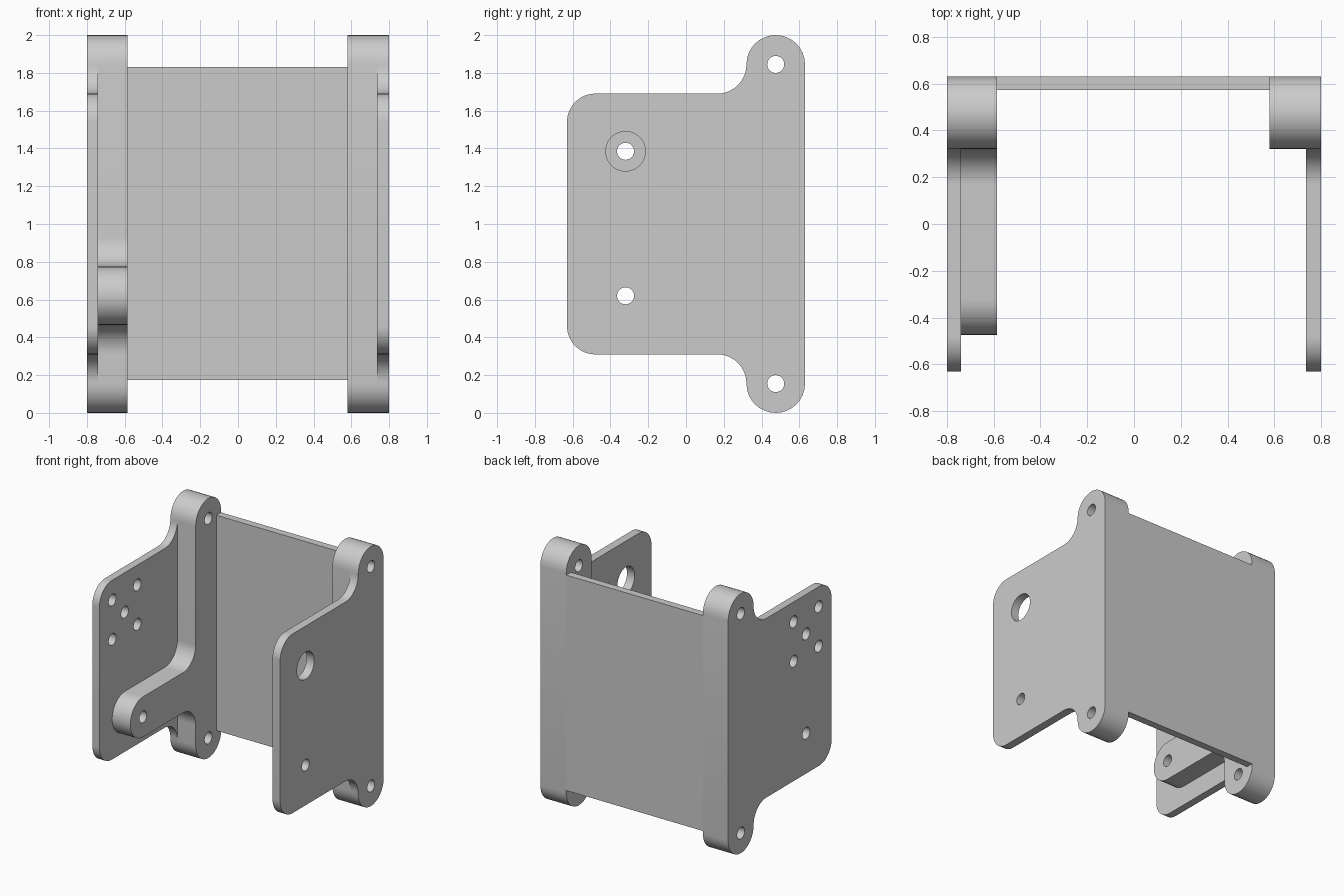
import bpy
import bmesh
from math import cos, sin, radians

cube = bpy.data.objects.get("Cube")
if cube:
    bpy.data.objects.remove(cube, do_unlink=True)

grey = bpy.data.materials.new("plain grey")
grey.use_nodes = True
grey.diffuse_color = (0.6, 0.6, 0.6, 1)
grey.node_tree.nodes["Principled BSDF"].inputs["Base Color"].default_value = (0.6, 0.6, 0.6, 1)

R = 0.155         # boss, arm and fillet radius
HOLE = 0.045      # screw hole radius
BOSS_Y = 0.475
ARM_Y, ARM_Z = -0.32, 0.62
PATTERN_Z = 1.385
FILLET_Y = BOSS_Y - 2 * R
FRONT, BACK = -0.63, BOSS_Y + R


def arc(y, z, r, start, end, steps=16):
    angles = [radians(start + (end - start) * i / steps) for i in range(steps + 1)]
    return [(y + r * cos(a), z + r * sin(a)) for a in angles]


def circle(y, z, r=HOLE):
    return arc(y, z, r, 0, 360, 40)[:-1]


def flip(points):
    """Mirror a half outline about mid height."""
    return [(y, 2 - z) for y, z in reversed(points)]


def slab(name, x0, x1, outline, holes=()):
    """Extrude a (y, z) outline with holes from x0 to x1."""
    curve = bpy.data.curves.new(name, "CURVE")
    curve.dimensions = "2D"
    curve.fill_mode = "BOTH"
    curve.extrude = (x1 - x0) / 2
    for points in (outline, *holes):
        spline = curve.splines.new("POLY")
        spline.points.add(len(points) - 1)
        for p, (y, z) in zip(spline.points, points):
            p.co = (y, z, 0, 1)
        spline.use_cyclic_u = True
    temp = bpy.data.objects.new(name + " curve", curve)
    bpy.context.collection.objects.link(temp)
    bpy.context.view_layer.update()
    mesh = bpy.data.meshes.new_from_object(temp.evaluated_get(bpy.context.evaluated_depsgraph_get()))
    bpy.data.objects.remove(temp, do_unlink=True)
    bpy.data.curves.remove(curve)

    # turn the drawing plane upright and weld the caps to the walls
    bm = bmesh.new()
    bm.from_mesh(mesh)
    for v in bm.verts:
        v.co = (v.co.z + (x0 + x1) / 2, v.co.x, v.co.y)
    bmesh.ops.remove_doubles(bm, verts=bm.verts, dist=1e-4)
    bmesh.ops.recalc_face_normals(bm, faces=bm.faces)
    bm.to_mesh(mesh)
    bm.free()
    mesh.name = name
    mesh.materials.clear()
    mesh.materials.append(grey)
    obj = bpy.data.objects.new(name, mesh)
    bpy.context.collection.objects.link(obj)
    bpy.ops.object.select_all(action="DESELECT")
    obj.select_set(True)
    bpy.context.view_layer.objects.active = obj
    bpy.ops.object.shade_smooth_by_angle(angle=radians(30))
    return obj


# Outlines shared by the parts
foot = arc(BOSS_Y, R, R, 180, 360)
half_side = arc(FRONT + 0.15, 0.46, 0.15, 180, 270) + arc(FILLET_Y, R, R, 90, 0)[:-1] + foot
side_outline = half_side + flip(half_side)
post_outline = foot + flip(foot)
arm_outline = (post_outline
               + arc(FILLET_Y, ARM_Z + 2 * R, R, 0, -90)
               + arc(ARM_Y, ARM_Z, R, 90, 270)
               + arc(FILLET_Y, ARM_Z - 2 * R, R, 90, 0))

boss_holes = [circle(BOSS_Y, z) for z in (R, 2 - R)]
arm_hole = circle(ARM_Y, ARM_Z)
pattern = [circle(ARM_Y, PATTERN_Z)] + [
    circle(ARM_Y + dy, PATTERN_Z + dz) for dy in (-0.152, 0.152) for dz in (-0.152, 0.152)]

# Left side: plate with a large access hole, plus its post
slab("left_side_plate", 0.735, 0.8, side_outline,
     boss_holes + [arm_hole, circle(ARM_Y, PATTERN_Z, 0.105)])
slab("left_post", 0.58, 0.735, post_outline, boss_holes)

# Right side: plate with the five-hole pattern, plus the post with its arm
slab("right_side_plate", -0.8, -0.74, side_outline, boss_holes + [arm_hole] + pattern)
slab("right_post_and_arm", -0.74, -0.585, arm_outline, boss_holes + [arm_hole])

# Back panel between the posts
slab("back_panel", -0.585, 0.58,
     [(0.573, 0.173), (BACK, 0.173), (BACK, 1.832), (0.573, 1.832)])
